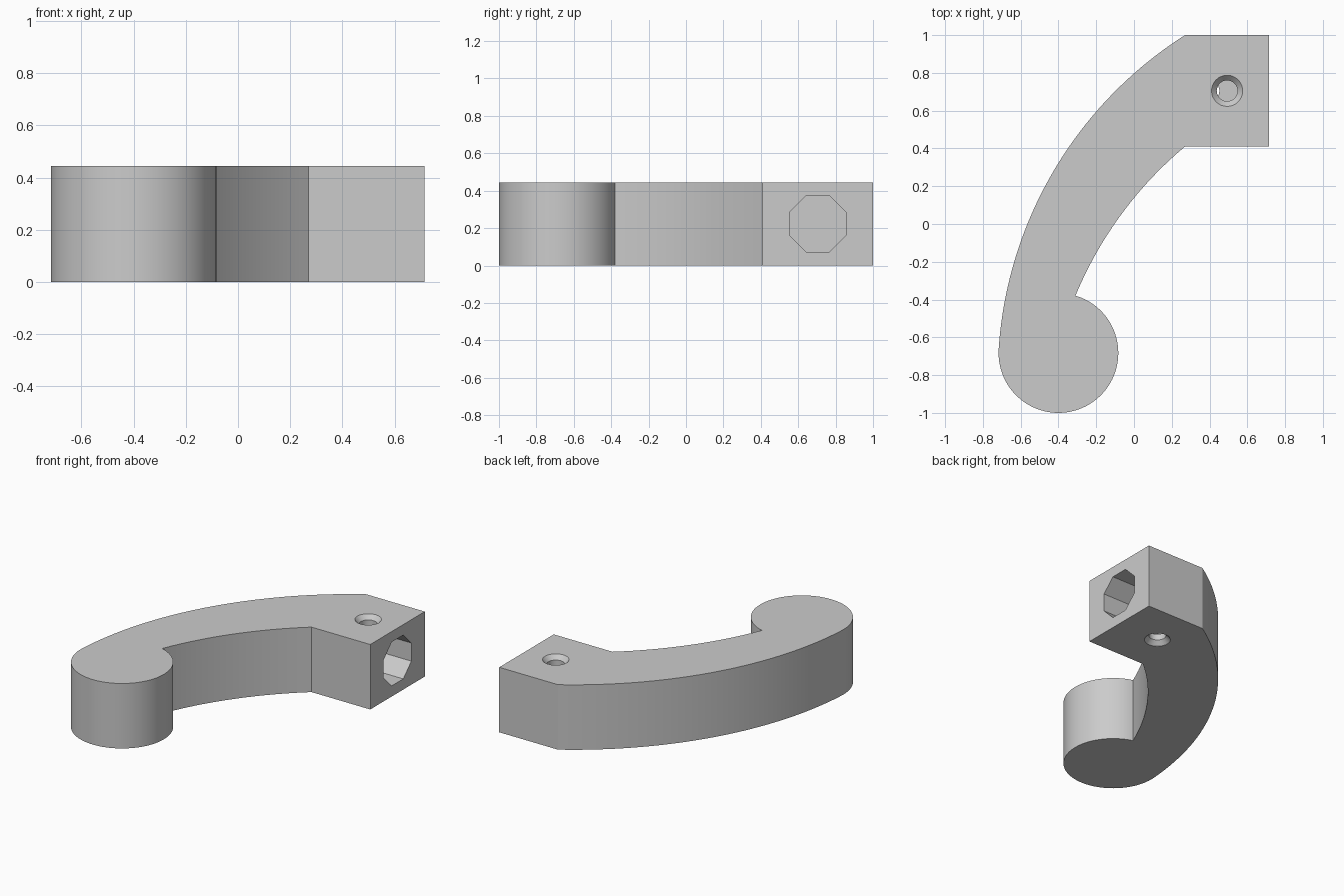
import bpy, bmesh, math
from mathutils import Vector

if "Cube" in bpy.data.objects:
    bpy.data.objects.remove(bpy.data.objects["Cube"], do_unlink=True)

HEIGHT = 0.445
MID_Z = 0.223
KNOB = Vector((-0.4, -0.683))
KNOB_R = 0.317

grey = bpy.data.materials.new("plain grey")
grey.use_nodes = True
grey.diffuse_color = (0.6, 0.6, 0.6, 1)
grey.node_tree.nodes["Principled BSDF"].inputs["Base Color"].default_value = (0.6, 0.6, 0.6, 1)


def arc(centre, radius, start, end, steps):
    return [centre + radius * Vector((math.cos(a), math.sin(a)))
            for a in (start + (end - start) * i / steps for i in range(steps + 1))]


def arc_through(a, b, c, steps):
    """Circular arc from a through b to c."""
    a, b, c = Vector(a), Vector(b), Vector(c)
    u, v = b - a, c - a
    d = 2 * (u.x * v.y - u.y * v.x)
    centre = a + Vector((v.y * u.length_squared - u.y * v.length_squared,
                         u.x * v.length_squared - v.x * u.length_squared)) / d
    p, q = a - centre, c - centre
    start = math.atan2(p.y, p.x)
    sweep = math.atan2(p.x * q.y - p.y * q.x, p.dot(q))
    return arc(centre, p.length, start, start + sweep, steps)


def loft(name, rings):
    """Solid skinned over matching rings of points, capped at both ends."""
    bm = bmesh.new()
    loops = [[bm.verts.new(p) for p in ring] for ring in rings]
    n = len(loops[0])
    for low, high in zip(loops, loops[1:]):
        for i in range(n):
            j = (i + 1) % n
            bm.faces.new((low[i], low[j], high[j], high[i]))
    bm.faces.new(loops[0][::-1])
    bm.faces.new(loops[-1])
    bmesh.ops.recalc_face_normals(bm, faces=bm.faces)
    mesh = bpy.data.meshes.new(name)
    bm.to_mesh(mesh)
    bm.free()
    mesh.materials.append(grey)
    obj = bpy.data.objects.new(name, mesh)
    bpy.context.collection.objects.link(obj)
    return obj


def screw_hole(name, x, z_sign):
    """Round hole widening to a countersink at the top or bottom face."""
    half = HEIGHT / 2
    profile = [(0.055, 0), (0.055, half - 0.03), (0.083, half), (0.083, half + 0.05)]
    rings = [[(p.x, p.y, MID_Z + z_sign * h) for p in arc(Vector((x, 0.705)), r, 0, math.tau, 32)[:-1]]
             for r, h in profile]
    return loft(name, rings)


# Curved arm outline: outer edge, round knob, inner edge, square mounting end
outer = arc_through((0.27, 1), (-0.2, 0.595), (-0.717, -0.67), 40)
inner_end = Vector((-0.31, -0.38)) - KNOB
knob = arc(KNOB, KNOB_R, math.pi, math.tau + math.atan2(inner_end.y, inner_end.x), 56)
inner = arc_through((-0.31, -0.38), (-0.1, 0.005), (0.27, 0.41), 24)
block = [Vector((0.715, 0.41)), Vector((0.715, 1))]
outline = outer + knob[1:-1] + inner + block
arm = loft("curved_arm", [[(p.x, p.y, z) for p in outline] for z in (0, HEIGHT)])

# Octagonal socket in the mounting end, and offset screw holes above and below
octagon = arc(Vector((0.705, MID_Z)), 0.15 / math.cos(math.pi / 8),
              math.pi / 8, math.pi / 8 + math.tau, 8)[:-1]
cutters = [
    loft("socket_cutter", [[(x, p.x, p.y) for p in octagon] for x in (0.27, 0.8)]),
    screw_hole("top_hole_cutter", 0.493, 1),
    screw_hole("bottom_hole_cutter", 0.397, -1),
]
bpy.context.view_layer.objects.active = arm
for cutter in cutters:
    mod = arm.modifiers.new(cutter.name, "BOOLEAN")
    mod.operation = "DIFFERENCE"
    mod.solver = "EXACT"
    mod.object = cutter
    bpy.ops.object.modifier_apply(modifier=mod.name)
    bpy.data.objects.remove(cutter, do_unlink=True)

bpy.ops.object.select_all(action="DESELECT")
arm.select_set(True)
bpy.ops.object.shade_smooth_by_angle(angle=math.radians(25))
